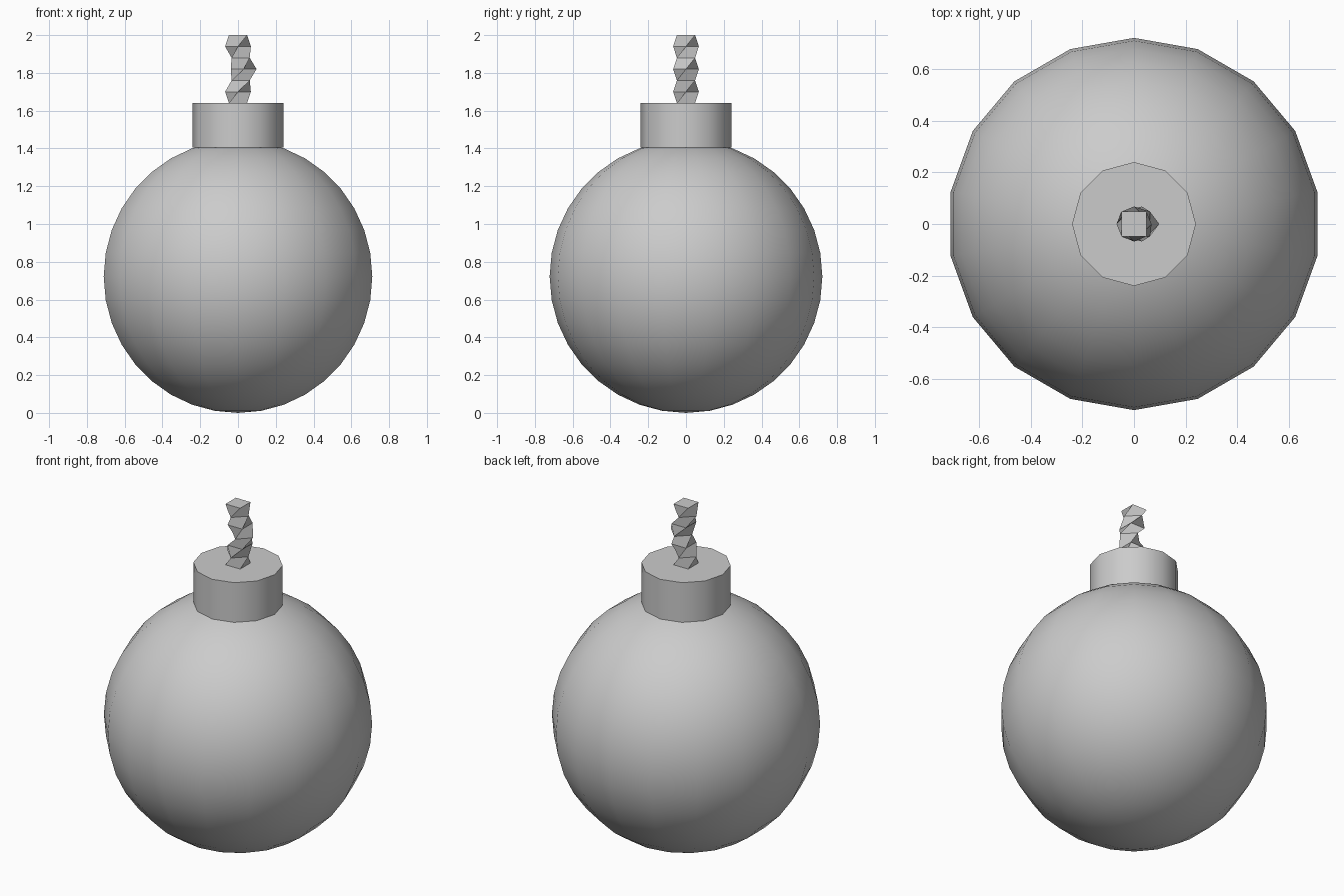
import bpy, bmesh, math

if "Cube" in bpy.data.objects:
    bpy.data.objects.remove(bpy.data.objects["Cube"])


def smooth(obj, angle):
    bpy.ops.object.select_all(action='DESELECT')
    obj.select_set(True)
    bpy.context.view_layer.objects.active = obj
    bpy.ops.object.shade_smooth_by_angle(angle=math.radians(angle))


# Round body: 18 segments with a vertex on +x
bpy.ops.mesh.primitive_uv_sphere_add(segments=18, ring_count=18, radius=0.722,
                                     location=(0, 0, 0.722))
body = bpy.context.object
body.name = "body"
smooth(body, 40)

# Twelve-sided collar seated on the body
bottom, top = 1.405, 1.64
bpy.ops.mesh.primitive_cylinder_add(vertices=12, radius=0.24, depth=top - bottom,
                                    location=(0, 0, (top + bottom) / 2))
collar = bpy.context.object
collar.name = "collar"
smooth(collar, 40)

# Twisted square fuse, kinked slightly towards +x at mid height
steps = 6
offsets = [0, 0, 0.014, 0.03, 0.014, 0, 0]
bm = bmesh.new()
rings = []
for i, dx in enumerate(offsets):
    z = top + (2.0 - top) * i / steps
    turn = math.radians(45 + 45 * i - 45 * steps)
    rings.append([bm.verts.new((dx + 0.068 * math.cos(turn + k * math.pi / 2),
                                0.068 * math.sin(turn + k * math.pi / 2), z))
                  for k in range(4)])
for a, b in zip(rings, rings[1:]):
    for k in range(4):
        n = (k + 1) % 4
        bm.faces.new((a[k], a[n], b[n], b[k]))
bm.faces.new(rings[-1])
bm.faces.new(rings[0][::-1])
bmesh.ops.recalc_face_normals(bm, faces=bm.faces)
mesh = bpy.data.meshes.new("fuse")
bm.to_mesh(mesh)
bm.free()
fuse = bpy.data.objects.new("fuse", mesh)
bpy.context.collection.objects.link(fuse)
